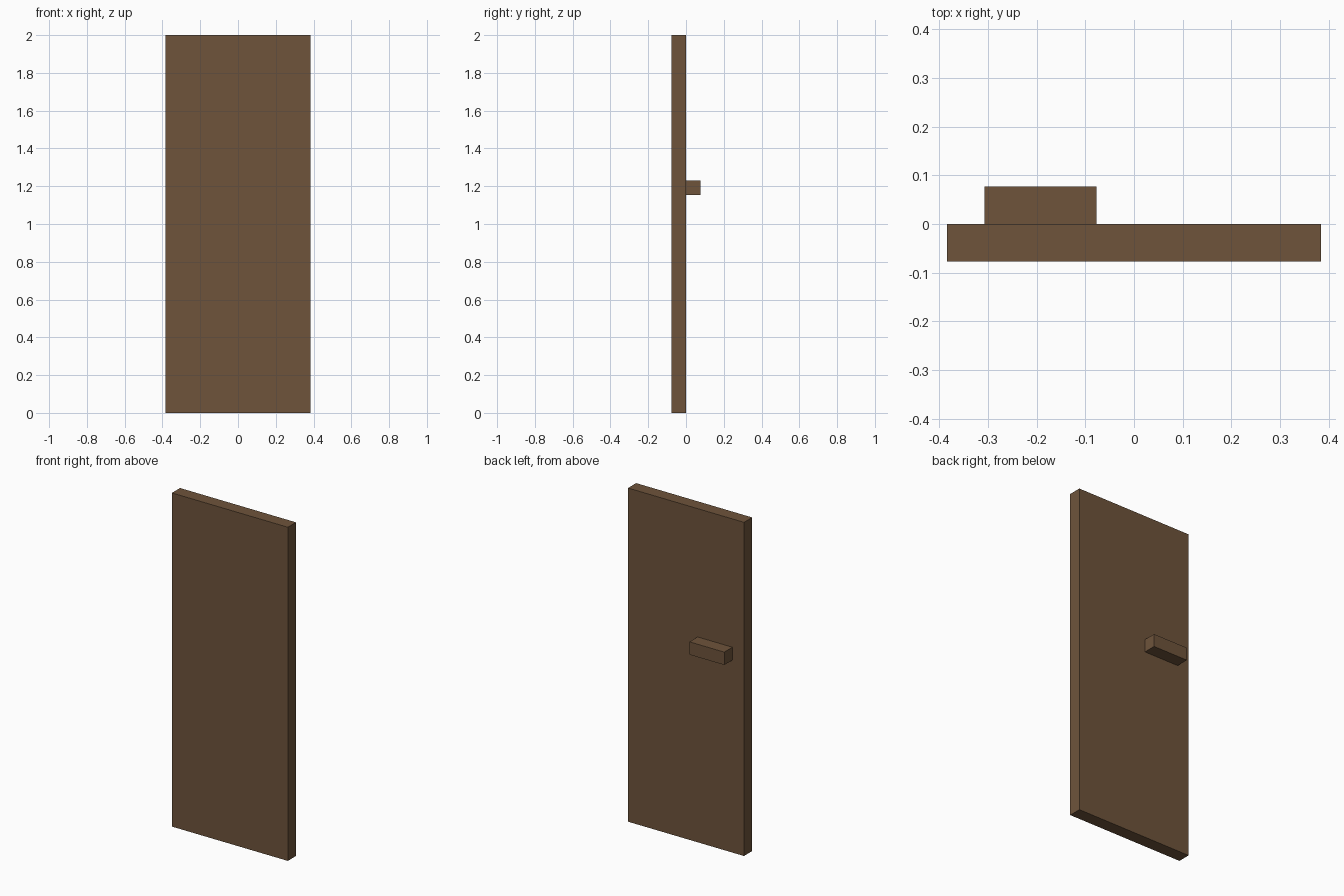
import bpy

if "Cube" in bpy.data.objects:
    bpy.data.objects.remove(bpy.data.objects["Cube"])

U = 2 / 26  # the model sits on a regular grid: the door is 26 units tall

brown = bpy.data.materials.new("dark brown wood")
brown.diffuse_color = (0.156, 0.088, 0.044, 1)
brown.use_nodes = True
brown.node_tree.nodes["Principled BSDF"].inputs["Base Color"].default_value = brown.diffuse_color


def box(name, lo, hi):
    """Axis-aligned box between two corners given in grid units."""
    centre = [(a + b) / 2 * U for a, b in zip(lo, hi)]
    bpy.ops.mesh.primitive_cube_add(size=1, location=centre)
    ob = bpy.context.object
    ob.name = name
    ob.scale = [(b - a) * U for a, b in zip(lo, hi)]
    bpy.ops.object.transform_apply(location=False, rotation=False, scale=True)
    ob.data.materials.append(brown)
    return ob


# Door slab
box("door_panel", (-5, -1, 0), (5, 0, 26))
# Bar handle on the back face
box("door_handle", (-4, 0, 15), (-1, 1, 16))
